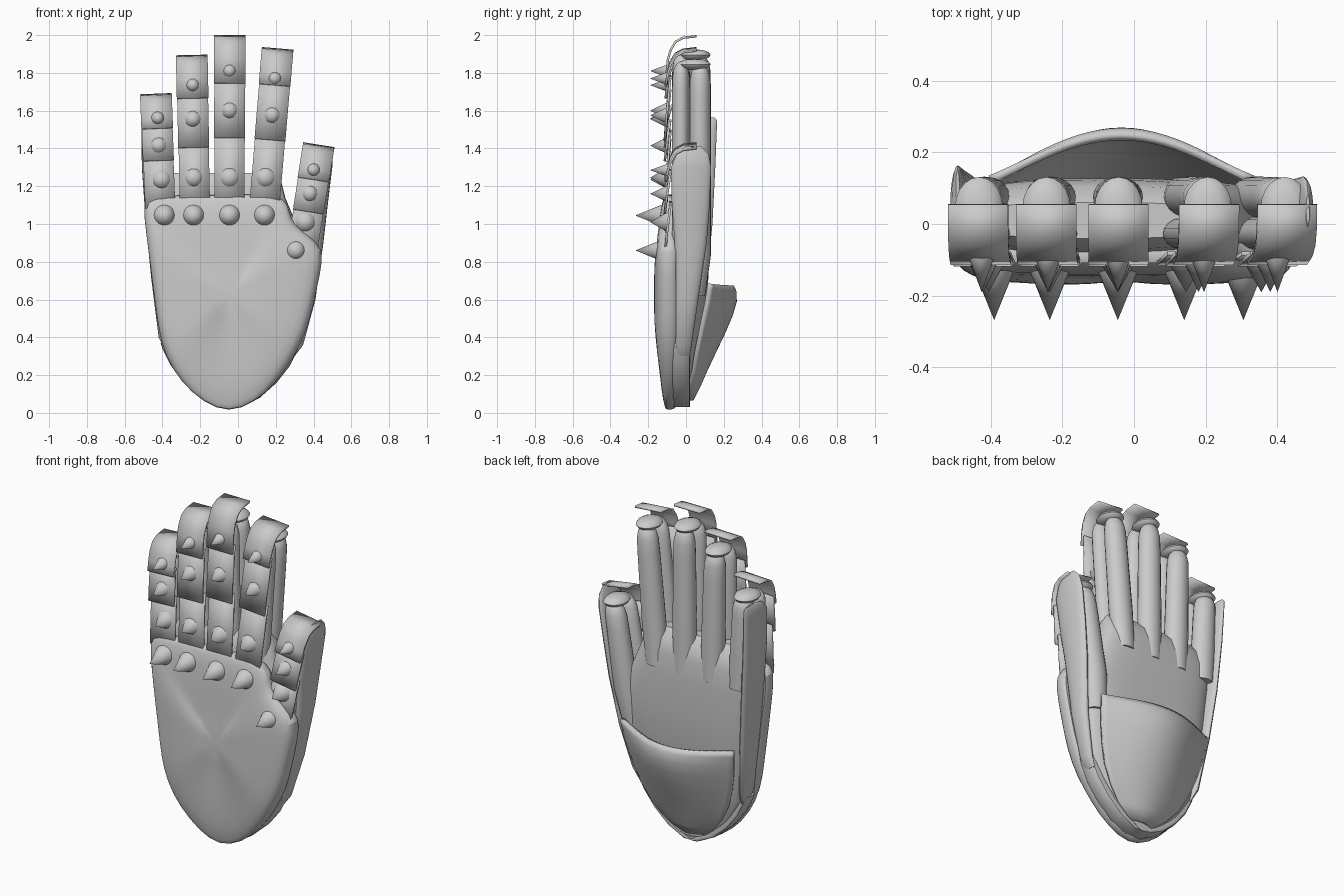
import bpy, bmesh
from math import sin, cos, pi, copysign
from mathutils import Vector


def make(name, verts, faces, thick=0, sub=0, angle=0.7):
    me = bpy.data.meshes.new(name)
    me.from_pydata(verts, [], faces)
    bm = bmesh.new()
    bm.from_mesh(me)
    bmesh.ops.recalc_face_normals(bm, faces=bm.faces)
    bm.to_mesh(me)
    bm.free()
    ob = bpy.data.objects.new(name, me)
    bpy.context.collection.objects.link(ob)
    if thick:
        m = ob.modifiers.new("thick", 'SOLIDIFY')
        m.thickness, m.offset = thick, 0
    if sub:
        ob.modifiers.new("smooth", 'SUBSURF').levels = sub
        ob.modifiers["smooth"].render_levels = sub
    bpy.ops.object.select_all(action='DESELECT')
    ob.select_set(True)
    bpy.context.view_layer.objects.active = ob
    bpy.ops.object.shade_smooth_by_angle(angle=angle)
    return ob


def skin(rings):
    """Quads joining equal rings, capped at both ends."""
    n = len(rings[0])
    verts = [v for r in rings for v in r]
    faces = [(k*n+i, k*n+(i+1) % n, (k+1)*n+(i+1) % n, (k+1)*n+i)
             for k in range(len(rings)-1) for i in range(n)]
    return verts, faces + [tuple(range(n)), tuple(range(len(verts)-n, len(verts)))]


def loft(name, sections, n=20, e=1.0, sub=0):
    """Sections: z, centre x, half width, y front, y back."""
    sp = lambda v: copysign(abs(v)**e, v)
    rings = []
    for z, cx, hw, y0, y1 in sections:
        rings.append([(cx + hw*sp(cos(2*pi*i/n)), (y0+y1)/2 + (y1-y0)/2*sp(sin(2*pi*i/n)), z)
                      for i in range(n)])
    return make(name, *skin(rings), sub=sub)


def spike(name, x, z, r, y0, y1):
    n = 20
    verts = [(x + r*cos(2*pi*i/n), y0, z + r*sin(2*pi*i/n)) for i in range(n)] + [(x, y1, z)]
    make(name, verts, [(i, (i+1) % n, n) for i in range(n)] + [tuple(range(n))])


# back-of-hand plate, built as shrinking outline rings
outline = [(-.505, 1.11), (-.46, 1.145), (-.3, 1.15), (-.1, 1.155), (.1, 1.155), (.245, 1.15),
           (.27, 1.07), (.29, 1.0), (.38, .935), (.455, .87), (.435, .74), (.4, .58), (.365, .44),
           (.3, .3), (.2, .16), (.09, .055), (-.05, 0), (-.18, .055), (-.3, .16), (-.385, .3),
           (-.42, .44), (-.44, .6), (-.46, .75), (-.485, .95)]
rings = []
for s, y in [(.9, -.06), (.985, -.045), (1.005, -.08), (1, -.11), (.965, -.14), (.87, -.158), (.55, -.168), (.2, -.17)]:
    rings.append([(-.04 + (x+.04)*s, y + (.022*max(0, z-.95)/.2 if y < -.12 else 0)
                   + (.03*max(0, .3-z)/.3 if y < -.12 else 0), .62 + (z-.62)*s) for x, z in outline])
make("hand_plate", *skin(rings), sub=1)

# palm of the glove
loft("palm", [(.035, -.05, .06, -.08, .015), (.1, -.05, .16, -.08, .025), (.2, -.05, .25, -.08, .04),
              (.35, -.04, .34, -.08, .065), (.5, -.03, .37, -.08, .09), (.65, -.025, .395, -.08, .115),
              (.85, -.03, .41, -.08, .125), (1.02, -.08, .38, -.08, .127), (1.14, -.11, .36, -.08, .122),
              (1.22, -.11, .34, -.07, .105), (1.27, -.11, .31, -.04, .06)], n=40, e=.6)

# wrist cuff band, left and right halves
for side in (-1, 1):
    secs = []
    for z, w in [(.03, .02), (.08, .12), (.16, .21), (.25, .28), (.34, .325), (.37, .335)]:
        secs.append((z, -.04 + side*w, .035, -.075, .022))
    loft("wrist_cuff", secs, n=12, e=.6)

# finger data: base x, base z, tip x, tip z, plate splits, spikes (x, z, radius), glove top
fingers = {
    "little": ((-.412, 1.1), (-.435, 1.69), (1.35, 1.52),
               ((-.425, 1.56, .035), (-.42, 1.415, .046), (-.405, 1.235, .052)), 1.62),
    "ring": ((-.228, 1.1), (-.245, 1.895), (1.42, 1.68),
             ((-.24, 1.735, .036), (-.24, 1.555, .046), (-.235, 1.245, .052)), 1.84),
    "middle": ((-.045, 1.1), (-.043, 2.0), (1.47, 1.76),
               ((-.045, 1.81, .036), (-.045, 1.6, .046), (-.045, 1.245, .056)), 1.93),
    "index": ((.14, 1.1), (.21, 1.93), (1.46, 1.75),
              ((.195, 1.77, .036), (.18, 1.575, .046), (.145, 1.245, .056)), 1.88),
    "thumb": ((.34, .86), (.428, 1.42), (1.08, 1.25),
              ((.40, 1.285, .035), (.38, 1.16, .045), (.355, 1.01, .055)), 1.37)}

for name, (b, t, splits, spikes, top) in fingers.items():
    d = Vector((t[0]-b[0], 0, t[1]-b[1])).normalized()
    side = Vector((d.z, 0, -d.x))
    at = lambda z: b[0] + (t[0]-b[0])*(z-b[1])/(t[1]-b[1])

    # overlapping armour plates, the last curling over the fingertip
    cuts = [b[1], *splits, t[1]]
    for k in range(3):
        lo, hi = cuts[k], cuts[k+1]
        w = .084 - .002*(2-k)
        if k < 2:
            prof = [(-.112, lo-.015), (-.1, (lo+hi)/2), (-.083, hi+.03)]
        else:
            prof = [(-.108, lo-.015), (-.096, hi-.13), (-.082, hi-.08), (-.055, hi-.035),
                    (-.015, hi-.014), (.055, hi-.006)]
        verts = []
        for y, z in prof:
            c = Vector((at(z), y, z))
            verts += [c - side*w, c + side*w]
        make(name + "_plate", verts, [(2*i, 2*i+1, 2*i+3, 2*i+2) for i in range(len(prof)-1)],
             thick=.012, angle=.6)

    # spikes on the plates
    for x, z, r in spikes:
        spike(name + "_spike", x, z, r, -.095, -.19)

    # front and back shells of the glove finger
    low = .62 if name == "thumb" else 1.05
    for y0, y1, tip, w in [(-.075, .022, top-.02, .074), (.018, .132, top-.03, .07)]:
        secs = []
        for f, s in [(0, .9), (.3, 1), (.8, .9), (.9, .86), (.95, .72), (.985, .42), (1, .1)]:
            z = low + (tip-low)*f
            m, h = (y0+y1)/2, (y1-y0)/2*min(1, s*1.1)
            if name == "thumb" and f == 0:
                m -= .03
            secs.append((z, at(z), w*s, m-h, m+h))
        loft(name + "_glove_finger", secs)

    # rounded end cap beneath the curled plate
    loft(name + "_tip_cap", [(top-.035+.03*sin(a), at(top), .066*cos(a)+.001, .045-.085*cos(a), .046+.085*cos(a))
                             for a in [-1.5, -1, -.5, 0, .5, 1, 1.5]])

# large knuckle spikes
for x, z in [(-.39, 1.045), (-.235, 1.045), (-.045, 1.045), (.14, 1.045), (.305, .86)]:
    spike("knuckle_spike", x, z, .056, -.13, -.268)

# side panels: outer edge of the hand, and below the thumb
loft("outer_side_panel", [(.33, -.375, .01, -.05, .02), (.4, -.395, .025, -.06, .06), (.7, -.43, .028, -.06, .11),
                          (1.0, -.46, .028, -.06, .14), (1.3, -.482, .027, -.06, .155),
                          (1.5, -.49, .022, -.05, .163), (1.55, -.492, .015, 0, .163), (1.565, -.492, .005, .06, .15)])
loft("thumb_side_panel", [(.3, .29, .01, -.05, .02), (.36, .32, .025, -.055, .03), (.6, .38, .03, -.055, .065),
                          (.9, .42, .032, -.06, .11), (1.1, .445, .03, -.075, .125),
                          (1.3, .472, .027, -.08, .133), (1.37, .482, .018, -.05, .12), (1.41, .485, .005, 0, .08)])

# flared wrist guard on the palm side
rows = [(.07, .07, .01, .03), (.14, .16, .02, .065), (.22, .23, .04, .1), (.32, .285, .055, .147),
        (.42, .32, .075, .195), (.52, .345, .095, .238), (.59, .357, .11, .258), (.64, .364, .12, .257),
        (.67, .366, .125, .243)]
n = 24
verts = []
for z, hw, edge, peak in rows:
    for i in range(n+1):
        u = -1 + 2*i/n
        verts.append((-.035 + hw*u, edge + (peak-edge)*cos(u*pi/2)**1.1 if abs(u) < 1 else edge,
                      z + (.015*u*u if z > .6 else 0)))
make("wrist_guard", verts, [(k*(n+1)+i, k*(n+1)+i+1, (k+1)*(n+1)+i+1, (k+1)*(n+1)+i)
                            for k in range(len(rows)-1) for i in range(n)], thick=.022)
